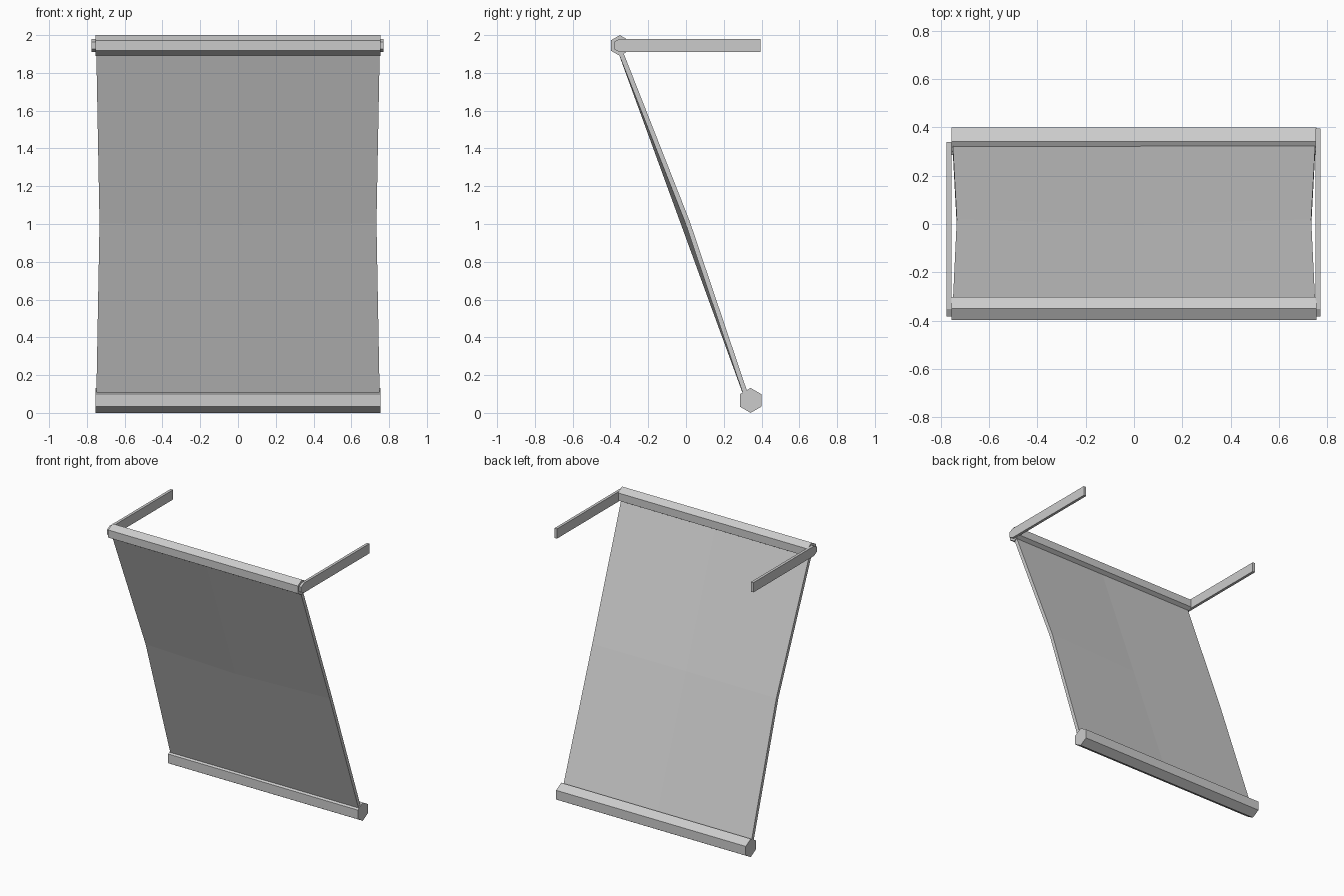
import bpy
import bmesh
import math

default = bpy.data.objects.get("Cube")
if default:
    bpy.data.objects.remove(default, do_unlink=True)

# Single grey for the whole model
grey = bpy.data.materials.new("plain_grey")
grey.use_nodes = True
colour = (0.6, 0.6, 0.6, 1)
grey.diffuse_color = colour
grey.node_tree.nodes["Principled BSDF"].inputs["Base Color"].default_value = colour


def make_object(name, bm):
    bmesh.ops.recalc_face_normals(bm, faces=bm.faces)
    mesh = bpy.data.meshes.new(name)
    bm.to_mesh(mesh)
    bm.free()
    mesh.materials.append(grey)
    obj = bpy.data.objects.new(name, mesh)
    bpy.context.collection.objects.link(obj)
    return obj


def prism_along_x(name, profile, x0, x1):
    """Extrude a (y, z) profile from x0 to x1."""
    bm = bmesh.new()
    face = bm.faces.new([bm.verts.new((x0, y, z)) for y, z in profile])
    result = bmesh.ops.extrude_face_region(bm, geom=[face], use_keep_orig=True)
    moved = [g for g in result["geom"] if isinstance(g, bmesh.types.BMVert)]
    bmesh.ops.translate(bm, verts=moved, vec=(x1 - x0, 0, 0))
    return make_object(name, bm)


def hexagon(y, z, radius):
    angles = [math.radians(90 + 60 * i) for i in range(6)]
    return [(y + radius * math.cos(a), z + radius * math.sin(a)) for a in angles]


# Six-sided rails at the top and bottom of the sheet
prism_along_x("top_rail", hexagon(-0.35, 1.945, 0.055), -0.755, 0.755)
prism_along_x("bottom_rail", hexagon(0.342, 0.066, 0.066), -0.755, 0.755)


# Flat support arms with a bevelled front end
def arm(name, x0, x1, back):
    low, high, mid = 1.91, 1.98, 1.945
    profile = [(back, low), (back, high), (-0.352, high),
               (-0.382, mid + 0.018), (-0.382, mid - 0.018), (-0.352, low)]
    prism_along_x(name, profile, x0, x1)


arm("left_arm", 0.751, 0.771, 0.395)
arm("right_arm", -0.775, -0.755, 0.34)

# Hanging sheet: pinched at mid height, with its side edges curling back
bm = bmesh.new()
bmesh.ops.create_grid(bm, x_segments=2, y_segments=2, size=1)
for v in bm.verts:
    side, level = v.co.x, v.co.y
    middle = 1 - abs(level)
    v.co = (side * (0.75 - 0.017 * middle),
            -0.014 - 0.336 * level + 0.022 * middle * abs(side),
            1.0 + 0.92 * level + 0.01 * middle * abs(side))
sheet = make_object("hanging_sheet", bm)
solid = sheet.modifiers.new("thickness", 'SOLIDIFY')
solid.thickness = 0.025
solid.offset = 0
